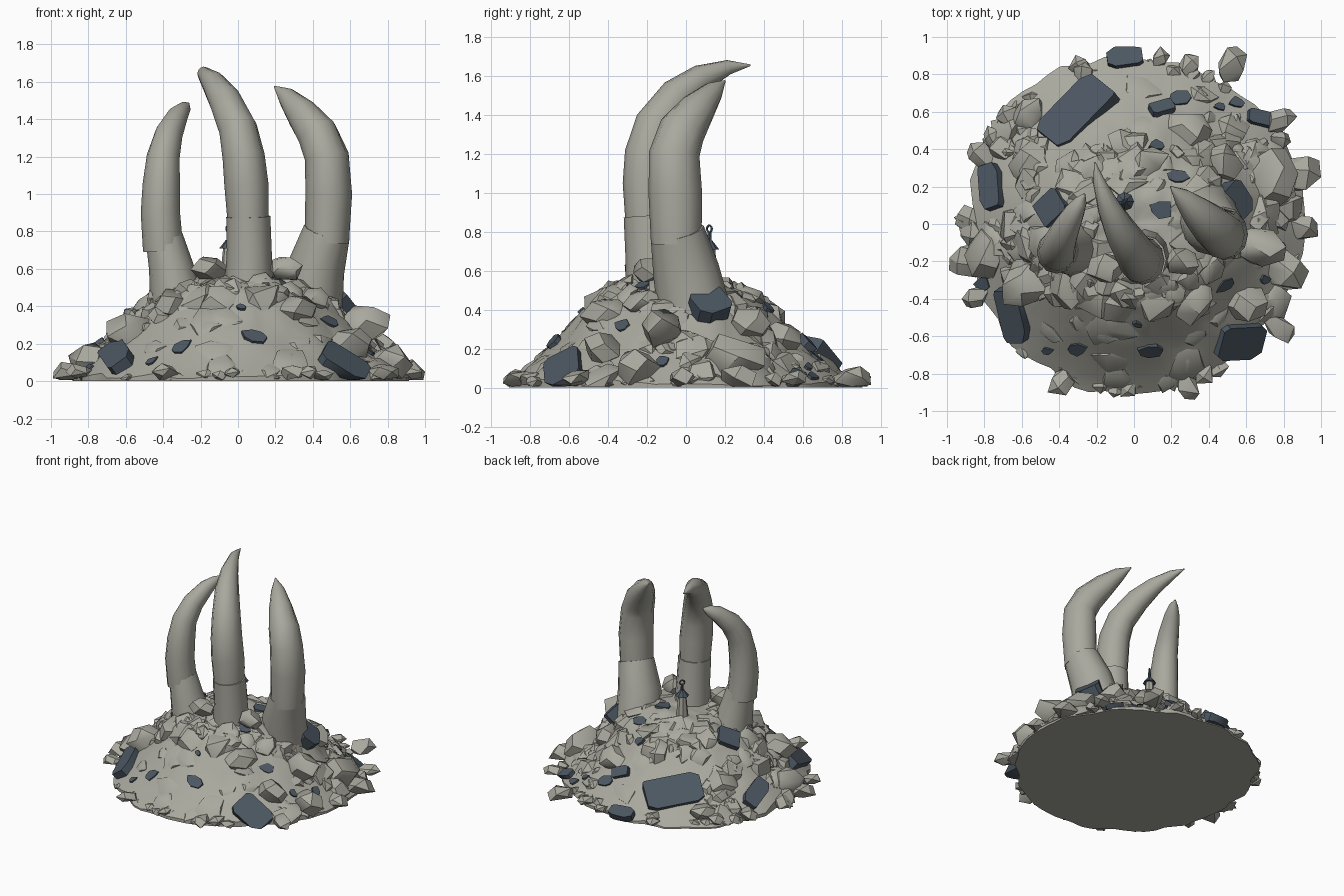
import bpy, bmesh, math, random
from mathutils import Vector, Matrix, noise

if "Cube" in bpy.data.objects:
    bpy.data.objects.remove(bpy.data.objects["Cube"])

random.seed(11)


def material(name, rgb):
    m = bpy.data.materials.new(name)
    m.diffuse_color = (*rgb, 1)
    m.use_nodes = True
    m.node_tree.nodes["Principled BSDF"].inputs["Base Color"].default_value = m.diffuse_color
    return m


STONE = material("pale_stone", (0.40, 0.395, 0.345))
SLATE = material("dark_slate", (0.073, 0.096, 0.122))


def finish(name, bm, mat, angle=35):
    bmesh.ops.delete(bm, geom=[v for v in bm.verts if not v.link_faces], context="VERTS")
    bmesh.ops.recalc_face_normals(bm, faces=bm.faces)
    me = bpy.data.meshes.new(name)
    bm.to_mesh(me)
    bm.free()
    ob = bpy.data.objects.new(name, me)
    bpy.context.collection.objects.link(ob)
    me.materials.append(mat)
    bpy.ops.object.select_all(action="DESELECT")
    ob.select_set(True)
    bpy.context.view_layer.objects.active = ob
    bpy.ops.object.shade_smooth_by_angle(angle=math.radians(angle))
    return ob


# Mound height: a flat-topped hill with rough slopes, lower at the back
PROFILE = [(0, .545), (.25, .545), (.42, .485), (.55, .37), (.7, .21), (.82, .1), (.92, .015), (2, .01)]


def height(x, y):
    r = math.hypot(x, y)
    for (r0, h0), (r1, h1) in zip(PROFILE, PROFILE[1:]):
        if r <= r1:
            h = h0 + (h1 - h0) * (r - r0) / (r1 - r0)
            break
    bump = noise.noise(Vector((x * 4, y * 4, 3))) * .03 + noise.noise(Vector((x * 11, y * 11, 8))) * .022
    back = .09 * max(0, min(1, (y - .15) * 3)) * min(1, h * 3)
    return max(.01, h + bump * min(1, h * 4) - back)


def slope_frame(x, y):
    e = .06
    n = Vector((height(x - e, y) - height(x + e, y), height(x, y - e) - height(x, y + e), 2 * e)).normalized()
    u = (Vector((1, 0, 0)) - n * n.x).normalized()
    return Matrix((u, n.cross(u), n)).transposed()


# Mound surface with ragged edge and flat underside
bm = bmesh.new()
SEG, RINGS = 72, 22
rings = []
for i in range(1, RINGS + 1):
    ring = []
    for j in range(SEG):
        a = 2 * math.pi * j / SEG
        rag = noise.noise(Vector((math.cos(a) * 5, math.sin(a) * 5, 1))) * .05 * (i / RINGS) ** 3
        r = .9 * i / RINGS * (1 + .02 * math.sin(3 * a + 1) * i / RINGS + rag)
        x, y = r * math.cos(a), r * math.sin(a)
        ring.append(bm.verts.new((x, y, height(x, y))))
    rings.append(ring)
rings.append([bm.verts.new((v.co.x, v.co.y, 0)) for v in rings[-1]])
top = bm.verts.new((0, 0, height(0, 0)))
for j in range(SEG):
    k = (j + 1) % SEG
    bm.faces.new((top, rings[0][j], rings[0][k]))
    for a, b in zip(rings, rings[1:]):
        bm.faces.new((a[j], b[j], b[k], a[k]))
bm.faces.new(rings[-1])
finish("mound", bm, STONE, 40)


# Convex stones: a hull around points kept above the ground and inside the footprint
def add_hull(bm, points):
    vs = []
    for p in points:
        vs.append(bm.verts.new((max(-1, min(1, p.x)), max(-.95, min(.95, p.y)), max(.006, p.z))))
    out = bmesh.ops.convex_hull(bm, input=vs)
    junk = {v for v in out["geom_interior"] + out["geom_unused"] if isinstance(v, bmesh.types.BMVert)}
    bmesh.ops.delete(bm, geom=list(junk), context="VERTS")


def add_rock(bm, centre, size, count=15, rough=.16, frame=None):
    if frame is None:
        frame = Matrix.Rotation(random.uniform(0, 6.28), 3, "Z") @ Matrix.Rotation(random.uniform(-.4, .4), 3, "X")
    pts = []
    for i in range(count):
        z = 1 - 2 * (i + .5) / count
        q = math.sqrt(1 - z * z)
        a = 2.4 * i
        d = Vector((q * math.cos(a), q * math.sin(a), z)) * random.uniform(1 - rough, 1 + rough)
        pts.append(Vector(centre) + frame @ Vector(d[k] * size[k] for k in range(3)))
    add_hull(bm, pts)


# Slab with chipped corners: an uneven eight-sided plate
def add_slab(bm, x, y, w, d, h, angle, lift):
    m = slope_frame(x, y) @ Matrix.Rotation(math.radians(angle), 3, "Z")
    c = Vector((x, y, height(x, y) + lift))
    pts = []
    for sx in (-1, 1):
        for sy in (-1, 1):
            cut = random.uniform(.5, .95)
            for fx, fy in ((1, cut), (cut, 1)):
                pts += [c + m @ Vector((sx * fx * w / 2, sy * fy * d / 2, z)) for z in (-h, h * .4)]
    add_hull(bm, pts)


# Large dark slabs: x, y, width, depth, thickness, turn, lift
SLABS = [(-.31, .6, .42, .24, .06, 42, .01), (.57, -.63, .27, .2, .06, -15, .015),
         (-.65, -.49, .15, .3, .06, 15, .03), (-.765, .2, .13, .25, .06, 5, .025),
         (-.44, .09, .17, .15, .06, 35, .005), (-.05, .895, .19, .11, .06, 8, .03),
         (.54, .12, .18, .19, .08, 45, .045), (.15, .62, .13, .08, .05, 25, .015),
         (.68, .565, .15, .08, .05, -5, .015)]
bm = bmesh.new()
for s in SLABS:
    add_slab(bm, *s)
finish("dark_slabs", bm, SLATE, 30)

# Small dark patches lying on the slope
PATCHES = [(.23, .25, .06), (.15, .08, .07), (.13, .42, .05), (.24, .68, .07), (.46, .63, .04),
           (.55, .65, .05), (.22, -.22, .06), (.49, -.33, .06), (-.31, -.67, .07), (.09, -.68, .07),
           (.02, -.54, .03), (-.46, -.68, .035), (-.81, -.32, .06), (.78, -.12, .05), (.7, -.3, .04)]
bm = bmesh.new()
for x, y, r in PATCHES:
    m = slope_frame(x, y) @ Matrix.Rotation(.5 if x < 0 else 0, 3, "Z")
    c = Vector((x, y, height(x, y) + .008))
    pts = []
    for i in range(7):
        a, q = i * 6.283 / 7, r * random.uniform(.65, 1.15)
        pts += [c + m @ Vector((q * math.cos(a), .7 * q * math.sin(a), z)) for z in (-.03, .006)]
    add_hull(bm, pts)
finish("dark_patches", bm, SLATE, 30)

KEEP_CLEAR = [(s[0], s[1], max(s[2], s[3]) * .45) for s in SLABS] + [(x, y, r * .8) for x, y, r in PATCHES]


def clear(x, y, r):
    return all(math.hypot(x - a, y - b) > c + r * .9 for a, b, c in KEEP_CLEAR)


# Half-buried rocks; the front apron and rear slope stay smooth, with only a few low plates
bm = bmesh.new()
for i in range(480):
    a, rad = random.uniform(0, 6.283), math.sqrt(random.uniform(.05, .78))
    x, y = rad * math.cos(a), rad * math.sin(a)
    r = random.uniform(.04, .105)
    smooth_zone = (-.5 < x < .42 and y < -.42) or (-.5 < x < .35 and y > .48)
    if not clear(x, y, r) or (smooth_zone and i % 5):
        continue
    thick = .025 if smooth_zone else r * random.uniform(.5, .8)
    add_rock(bm, (x, y, height(x, y) - thick * .35), (r * random.uniform(1, 1.4), r, thick), 12, .2,
             slope_frame(x, y) @ Matrix.Rotation(random.uniform(0, 6.28), 3, "Z")
             @ Matrix.Rotation(0 if smooth_zone else random.uniform(-.4, .4), 3, "X"))
finish("buried_rocks", bm, STONE, 35)

# Broken chunks around the rim
bm = bmesh.new()
for i in range(75):
    a = 6.283 * (i + random.random()) / 75
    rad, r = random.uniform(.82, .9), random.uniform(.035, .06)
    x, y = rad * math.cos(a), rad * math.sin(a)
    if clear(x, y, r):
        add_rock(bm, (x, y, random.uniform(.01, .05)), (r * 1.2, r, r * .7), 10, .25,
                 Matrix.Rotation(a + random.uniform(-.8, .8), 3, "Z"))
# Larger blocks jutting past the rim: x, y, radius
for x, y, r in [(.88, .27, .1), (.52, .85, .085), (-.39, -.84, .065), (.28, -.87, .065), (.78, -.56, .07),
                (.89, -.02, .075), (-.9, -.2, .085), (.79, .56, .065), (-.67, .57, .07), (-.85, -.4, .06),
                (-.82, .37, .07), (.3, .85, .055), (-.27, .81, .055)]:
    add_rock(bm, (x, y, .05), (r * 1.35, r, r * .7), 11, .2, Matrix.Rotation(math.atan2(y, x), 3, "Z"))
finish("rim_chunks", bm, STONE, 30)

# Prominent boulders: x, y, z, radius
BOULDERS = [(-.15, -.23, .6, .085), (.25, -.2, .595, .08), (.67, -.12, .31, .12), (.3, .5, .25, .11),
            (.48, .33, .32, .1), (.74, .24, .15, .14), (.8, -.25, .1, .11), (-.57, -.32, .27, .13),
            (-.79, -.16, .1, .12), (.13, -.39, .42, .13), (-.12, -.39, .41, .13), (.32, -.39, .37, .12),
            (.4, -.22, .43, .09), (-.35, -.32, .4, .12), (0, .22, .45, .12), (-.2, .27, .42, .11),
            (-.55, .32, .22, .11), (.6, -.42, .2, .1), (-.56, .58, .08, .09), (-.28, .1, .47, .09)]
bm = bmesh.new()
for x, y, z, r in BOULDERS:
    add_rock(bm, (x, y, z), (r * 1.2, r, r * .85), 15, .15)
finish("boulders", bm, STONE, 38)


# Curved claws: lofted rings through (x, y, z, radius) stations
def claw(name, stations, sides=12):
    bm = bmesh.new()
    rings = []
    for i, s in enumerate(stations):
        a, b = stations[max(i - 1, 0)], stations[min(i + 1, len(stations) - 1)]
        t = (Vector(b[:3]) - Vector(a[:3])).normalized()
        v = t.cross(Vector((1, 0, 0))).normalized()
        u = v.cross(t)
        rings.append([bm.verts.new(Vector(s[:3]) + s[3] * (u * math.cos(k * 6.28319 / sides)
                      + 1.1 * v * math.sin(k * 6.28319 / sides))) for k in range(sides)])
    for a, b in zip(rings, rings[1:]):
        for k in range(sides):
            n = (k + 1) % sides
            bm.faces.new((a[k], a[n], b[n], b[k]))
    bm.faces.new(rings[0])
    bm.faces.new(rings[-1])
    finish(name, bm, STONE, 40)


claw("middle_claw_base", [(.06, -.16, .4, .135), (.06, -.18, .7, .12), (.055, -.19, .88, .118)])
claw("middle_claw", [(.055, -.19, .82, .108), (.045, -.195, 1.05, .118), (.03, -.19, 1.2, .113),
                     (0, -.15, 1.35, .103), (-.07, -.04, 1.5, .087), (-.13, .08, 1.59, .064),
                     (-.185, .22, 1.645, .034), (-.21, .33, 1.655, .004)])
claw("right_claw_base", [(.39, .04, .4, .17), (.415, 0, .6, .155), (.475, -.045, .8, .127)])
claw("right_claw", [(.475, -.05, .74, .118), (.485, -.055, 1, .125), (.475, -.06, 1.2, .118),
                    (.425, -.02, 1.32, .11), (.34, .06, 1.43, .085), (.26, .14, 1.52, .05),
                    (.195, .2, 1.575, .004)])
claw("left_claw_base", [(-.32, -.12, .4, .15), (-.36, -.14, .62, .118), (-.395, -.14, .77, .1)])
claw("left_claw", [(-.4, -.14, .7, .108), (-.415, -.15, .9, .105), (-.41, -.14, 1.05, .1),
                   (-.4, -.11, 1.2, .088), (-.37, -.04, 1.32, .075), (-.32, .06, 1.42, .055),
                   (-.285, .12, 1.46, .034), (-.265, .16, 1.485, .006)])


# Small marker post behind the claws: plinth, cap, stalk and ring
def cone(name, r1, r2, z0, z1, mat):
    bm = bmesh.new()
    bmesh.ops.create_cone(bm, cap_ends=True, segments=8, radius1=r1, radius2=r2, depth=z1 - z0,
                          matrix=Matrix.Translation((-.05, .12, (z0 + z1) / 2)))
    finish(name, bm, mat)


cone("marker_plinth", .05, .03, .5, .71, STONE)
cone("marker_cap", .05, .015, .71, .755, SLATE)
cone("marker_stalk", .012, .01, .75, .8, SLATE)
bpy.ops.mesh.primitive_torus_add(major_radius=.018, minor_radius=.006, major_segments=10, minor_segments=5,
                                 location=(-.05, .12, .815), rotation=(math.pi / 2, 0, .8))
ring = bpy.context.object
ring.name = "marker_ring"
ring.data.materials.append(SLATE)
